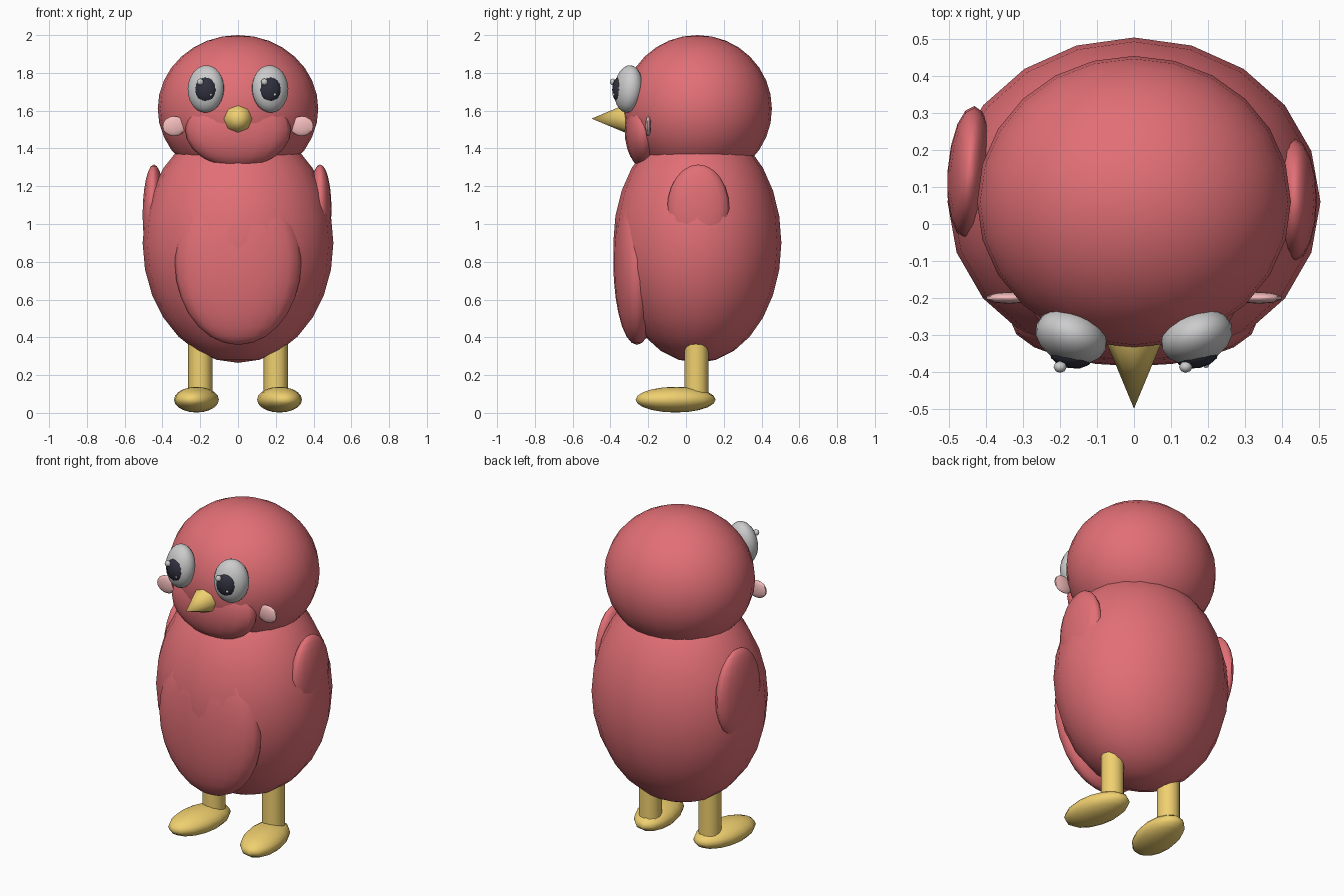
import bpy
from math import radians

if "Cube" in bpy.data.objects:
    bpy.data.objects.remove(bpy.data.objects["Cube"])


def material(name, rgb):
    m = bpy.data.materials.new(name)
    m.diffuse_color = (*rgb, 1)
    m.use_nodes = True
    m.node_tree.nodes["Principled BSDF"].inputs["Base Color"].default_value = m.diffuse_color
    return m


RED = material("red", (0.76, 0.16, 0.18))
YELLOW = material("yellow", (0.87, 0.63, 0.16))
PINK = material("pink", (0.9, 0.5, 0.5))
DARK = material("dark", (0.03, 0.03, 0.05))


def finish(name, mat, angle=60):
    ob = bpy.context.object
    ob.name = name
    if mat:
        ob.data.materials.append(mat)
    bpy.ops.object.transform_apply(location=False, rotation=True, scale=True)
    bpy.ops.object.shade_smooth_by_angle(angle=radians(angle))
    return ob


def ellipsoid(name, loc, radii, mat=None, rot=(0, 0, 0), seg=16, rings=12):
    bpy.ops.mesh.primitive_uv_sphere_add(
        segments=seg, ring_count=rings, radius=1, location=loc,
        rotation=[radians(a) for a in rot])
    bpy.context.object.scale = radii
    return finish(name, mat)


# Body, belly patch, head and muzzle
ellipsoid("body", (0, 0.06, 0.9), (0.505, 0.445, 0.635), RED, seg=20, rings=14)
ellipsoid("belly", (0, -0.26, 0.8), (0.335, 0.125, 0.44), RED, seg=20, rings=14)
ellipsoid("head", (0, 0.06, 1.61), (0.425, 0.395, 0.39), RED, seg=24, rings=16)
ellipsoid("muzzle", (0, -0.225, 1.5), (0.28, 0.1, 0.2), RED)

# Beak
bpy.ops.mesh.primitive_cone_add(vertices=8, radius1=0.075, radius2=0, depth=0.18,
                                location=(0, -0.41, 1.558),
                                rotation=(radians(90), 0, 0))
finish("beak", YELLOW)

# Wings: the left one sits further back
ellipsoid("right_wing", (0.435, 0.065, 1.08), (0.06, 0.165, 0.235), RED)
ellipsoid("left_wing", (-0.445, 0.14, 1.05), (0.06, 0.18, 0.265), RED, rot=(0, 0, -4))

for side, s in (("left", -1), ("right", 1)):
    # Eye with pupil and two highlights
    ellipsoid(side + "_eye", (s * 0.17, -0.305, 1.715), (0.1, 0.072, 0.126),
              rot=(-6, 0, s * 20))
    ellipsoid(side + "_pupil", (s * 0.17, -0.355, 1.71), (0.06, 0.036, 0.068),
              DARK, rot=(0, 0, s * 10), seg=12, rings=8)
    ellipsoid(side + "_highlight", (s * 0.17 - 0.03, -0.387, 1.752),
              (0.018, 0.016, 0.018), seg=8, rings=6)
    ellipsoid(side + "_small_highlight", (s * 0.17 + 0.025, -0.382, 1.685),
              (0.008, 0.008, 0.008), seg=8, rings=6)
    # Cheek
    ellipsoid(side + "_cheek", (s * 0.338, -0.2, 1.518), (0.064, 0.016, 0.053),
              PINK, seg=10, rings=8)
    # Leg, ankle and foot
    bpy.ops.mesh.primitive_cylinder_add(vertices=12, radius=0.064, depth=0.36,
                                        location=(s * 0.2, 0.055, 0.28))
    finish(side + "_leg", YELLOW)
    ellipsoid(side + "_ankle", (s * 0.2, 0.055, 0.1), (0.066, 0.066, 0.066),
              YELLOW, seg=12, rings=8)
    ellipsoid(side + "_foot", (s * 0.22, -0.055, 0.07), (0.115, 0.215, 0.068),
              YELLOW, rot=(0, 0, s * 10), seg=14, rings=10)
